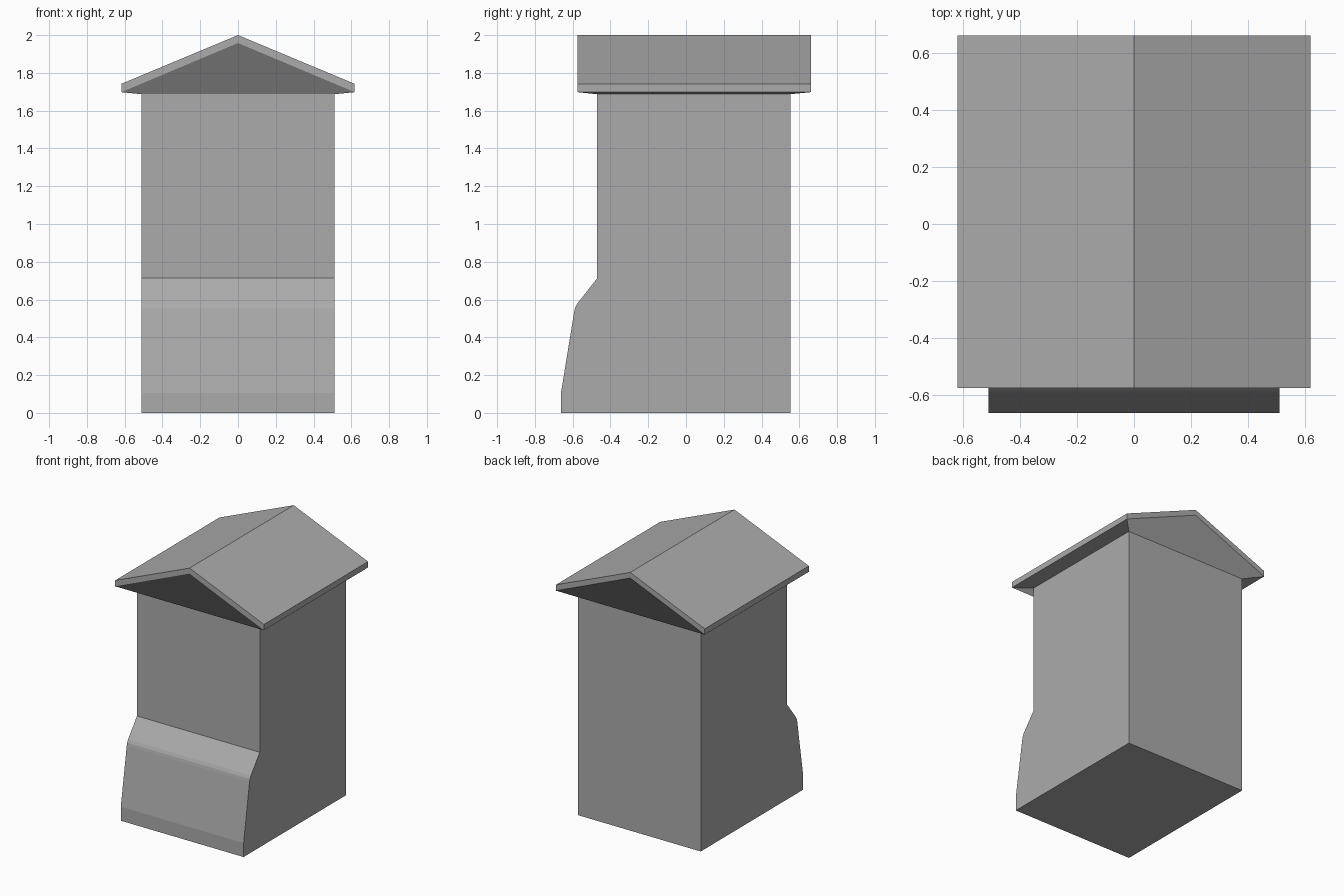
import bpy, bmesh

if "Cube" in bpy.data.objects:
    bpy.data.objects.remove(bpy.data.objects["Cube"])

W = 0.51                    # half width of the body
WALL_Y = (-0.47, 0.553)     # front and back wall
WALL_TOP = 1.687
EAVE_X = 0.618
ROOF_Y = (-0.575, 0.661)

grey = bpy.data.materials.new("dark_grey")
grey.diffuse_color = (0.41, 0.41, 0.41, 1)
grey.use_nodes = True
grey.node_tree.nodes["Principled BSDF"].inputs["Base Color"].default_value = grey.diffuse_color


def finish(name, bm):
    bmesh.ops.recalc_face_normals(bm, faces=bm.faces)
    me = bpy.data.meshes.new(name)
    bm.to_mesh(me)
    bm.free()
    me.materials.append(grey)
    ob = bpy.data.objects.new(name, me)
    bpy.context.collection.objects.link(ob)
    return ob


# Body: side profile (y, z) with the flared plinth, extruded across x, open under the roof
profile = [(WALL_Y[1], WALL_TOP), (WALL_Y[1], 0), (-0.662, 0), (-0.662, 0.105),
           (-0.592, 0.535), (-0.587, 0.557), (-0.576, 0.578), (-0.47, 0.713),
           (WALL_Y[0], WALL_TOP)]
bm = bmesh.new()
left, right = [[bm.verts.new((x, y, z)) for y, z in profile] for x in (-W, W)]
bm.faces.new(left)
bm.faces.new(right)
for i in range(len(profile) - 1):
    bm.faces.new((left[i], left[i + 1], right[i + 1], right[i]))
finish("body", bm)

# Roof: gabled slab whose gables and soffits run back to the wall tops
bm = bmesh.new()
ends = []
for y, wy in zip(ROOF_Y, WALL_Y):
    upper = [bm.verts.new(p) for p in ((-EAVE_X, y, 1.742), (0, y, 2.0), (EAVE_X, y, 1.742))]
    lower = [bm.verts.new(p) for p in ((-EAVE_X, y, 1.698), (0, y, 1.958), (EAVE_X, y, 1.698))]
    wall = [bm.verts.new((x, wy, WALL_TOP)) for x in (-W, W)]
    for i in range(2):      # barge boards
        bm.faces.new((upper[i], upper[i + 1], lower[i + 1], lower[i]))
    # gable and end soffit, starting at the apex so the gable stays upright
    bm.faces.new((lower[1], lower[2], wall[1], wall[0], lower[0]))
    ends.append((upper, lower, wall))
(u0, l0, w0), (u1, l1, w1) = ends
for i in range(2):          # slopes
    bm.faces.new((u0[i], u0[i + 1], u1[i + 1], u1[i]))
for e, w in ((0, 0), (2, 1)):   # eave edges and side soffits
    bm.faces.new((u0[e], u1[e], l1[e], l0[e]))
    bm.faces.new((l0[e], l1[e], w1[w], w0[w]))
finish("roof", bm)
